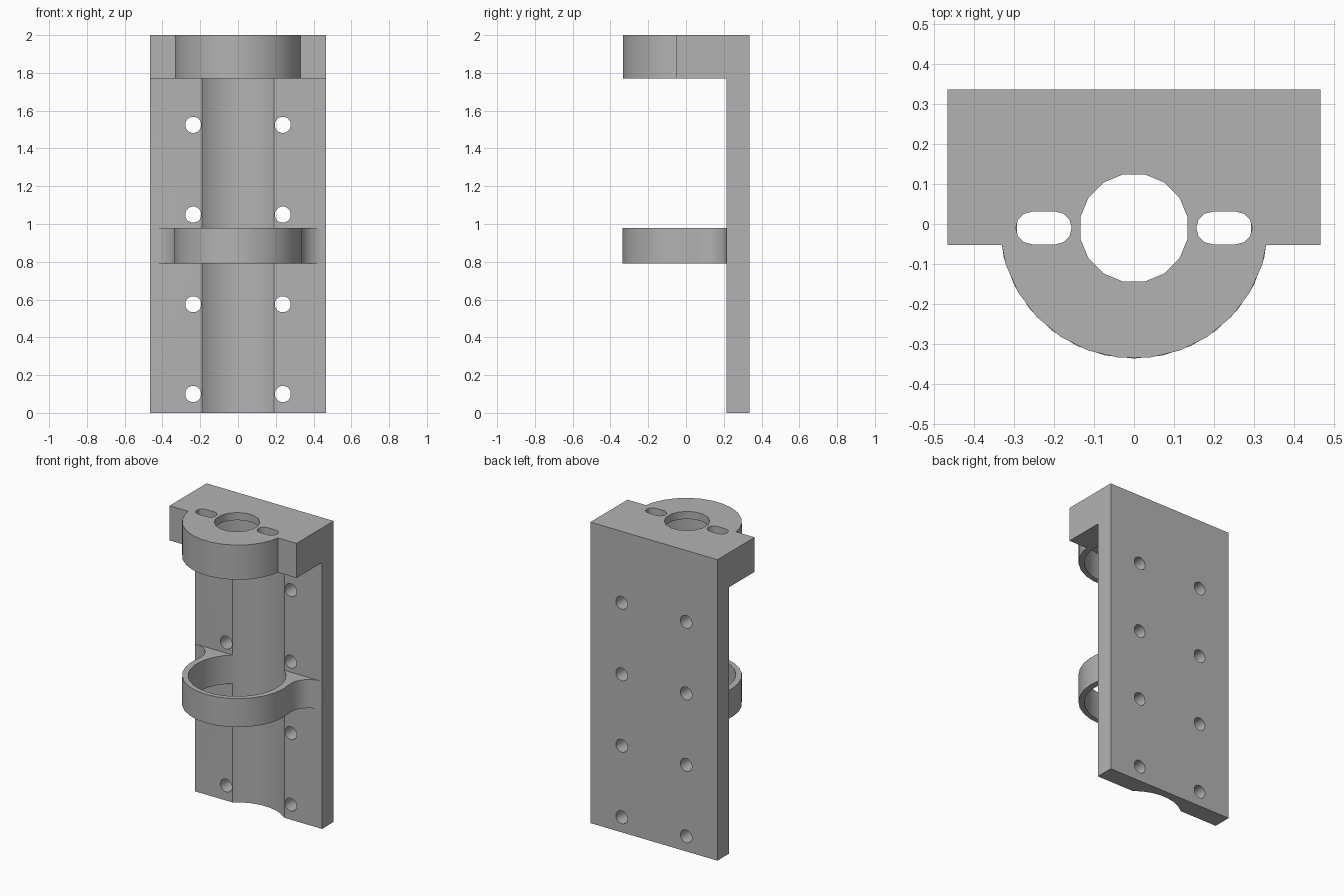
import bpy, bmesh
from math import sin, cos, pi, radians, atan2, hypot
from mathutils import Matrix

cube = bpy.data.objects.get("Cube")
if cube:
    bpy.data.objects.remove(cube, do_unlink=True)

grey = bpy.data.materials.new("plain_grey")
grey.use_nodes = True
GREY = (0.45, 0.45, 0.45, 1)
grey.diffuse_color = GREY
grey.node_tree.nodes["Principled BSDF"].inputs["Base Color"].default_value = GREY

HALF_W, BACK, FACE = 0.467, 0.337, 0.215   # plate half width, back and front y
DISK_R, AXIS_Y = 0.337, -0.01              # outer ring radius, bore axis


def arc(cx, cy, r, a0, a1, n):
    return [(cx + r * cos(a0 + (a1 - a0) * i / n),
             cy + r * sin(a0 + (a1 - a0) * i / n)) for i in range(n + 1)]


def circle(cx, cy, r, n):
    return arc(cx, cy, r, pi / n, 2 * pi + pi / n, n)[:-1]


def prism(name, outline, lo, hi, axis="Z"):
    """Extrude a closed outline: XY along Z, XZ along Y, or YZ along X."""
    place = {"Z": lambda a, b, c: (a, b, c),
             "Y": lambda a, b, c: (a, c, b),
             "X": lambda a, b, c: (c, a, b)}[axis]
    bm = bmesh.new()
    base = bm.faces.new([bm.verts.new(place(a, b, lo)) for a, b in outline])
    ext = bmesh.ops.extrude_face_region(bm, geom=[base])
    verts = [g for g in ext["geom"] if isinstance(g, bmesh.types.BMVert)]
    bmesh.ops.translate(bm, verts=verts, vec=place(0, 0, hi - lo))
    bmesh.ops.recalc_face_normals(bm, faces=bm.faces)
    mesh = bpy.data.meshes.new(name)
    bm.to_mesh(mesh)
    bm.free()
    mesh.materials.append(grey)
    obj = bpy.data.objects.new(name, mesh)
    bpy.context.collection.objects.link(obj)
    return obj


def combine(body, tool, operation):
    mod = body.modifiers.new(tool.name, "BOOLEAN")
    mod.object, mod.operation, mod.solver = tool, operation, "EXACT"
    bpy.context.view_layer.objects.active = body
    bpy.ops.object.modifier_apply(modifier=mod.name)
    bpy.data.objects.remove(tool, do_unlink=True)


# Back plate and overhanging head block, one side profile
body = prism("motor_bracket", [(BACK, 0), (BACK, 2), (-0.053, 2), (-0.053, 1.77),
                               (FACE, 1.77), (FACE, 0)], -HALF_W, HALF_W, "X")

# Rounded front of the head
combine(body, prism("head_disk", arc(0, 0, DISK_R, radians(-189), radians(9), 15),
                    1.77, 2), "UNION")

# Clamp ring with concave fillets running out to the plate edges
FX = 0.46
FR = (FX ** 2 + FACE ** 2 - DISK_R ** 2) / (2 * (FACE + DISK_R))
tangent = atan2(FACE - FR, FX)
right_fillet = arc(FX, FACE - FR, FR, pi + tangent, pi / 2, 8)
front = arc(0, 0, DISK_R, -pi - tangent, tangent, 16)
outline = (front[:-1] + right_fillet + [(FX, FACE + 0.05), (-FX, FACE + 0.05)]
           + [(-x, y) for x, y in reversed(right_fillet)][:-1])
combine(body, prism("clamp_ring", outline, 0.79, 0.98), "UNION")

# Long bore: plate groove, ring opening and the pocket below the head
combine(body, prism("bore", circle(0, AXIS_Y, 0.295, 32), -0.1, 1.95), "DIFFERENCE")

# Shaft hole and adjustment slots in the head
combine(body, prism("shaft_hole", circle(0, AXIS_Y, 0.137, 16), 1.9, 2.1), "DIFFERENCE")
for side in (-1, 1):
    cx = side * 0.226
    slot = (arc(cx + 0.029, AXIS_Y, 0.041, -pi / 2, pi / 2, 6)
            + arc(cx - 0.029, AXIS_Y, 0.041, pi / 2, 3 * pi / 2, 6))
    combine(body, prism("slot", slot, 1.9, 2.1), "DIFFERENCE")

    # Screw holes through the plate
    for row in range(4):
        hole = circle(side * 0.237, 0.1 + 0.475 * row, 0.043, 16)
        combine(body, prism("screw_hole", hole, 0.1, 0.5, "Y"), "DIFFERENCE")

bpy.ops.object.select_all(action="DESELECT")
body.select_set(True)
bpy.context.view_layer.objects.active = body
bpy.ops.object.shade_smooth_by_angle(angle=radians(30))
